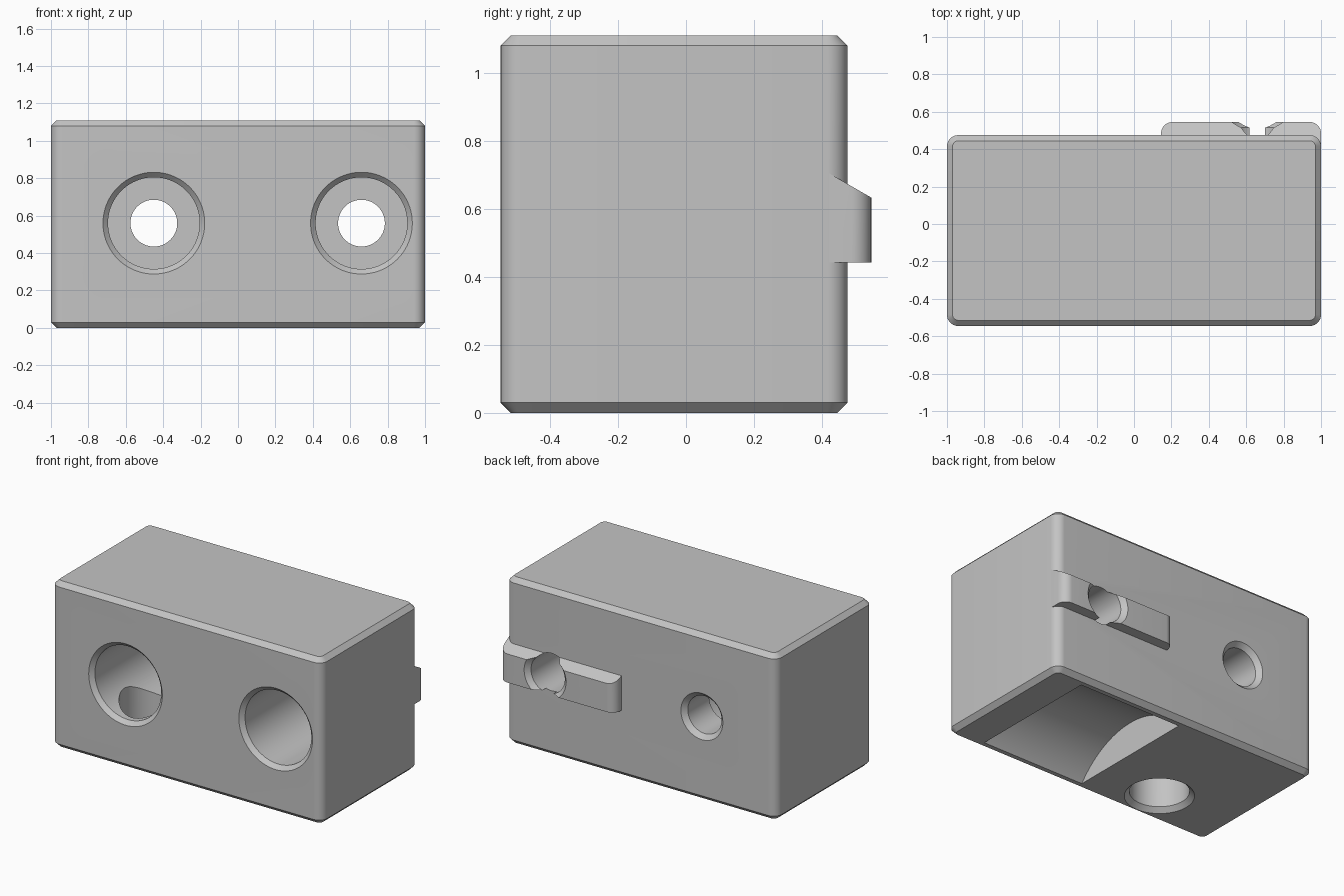
import bpy, bmesh
from math import radians, pi, cos, sin
from mathutils import Matrix

if "Cube" in bpy.data.objects:
    bpy.data.objects.remove(bpy.data.objects["Cube"], do_unlink=True)

grey = bpy.data.materials.new("plain grey")
grey.use_nodes = True
grey.diffuse_color = (0.55, 0.55, 0.55, 1)
grey.node_tree.nodes["Principled BSDF"].inputs["Base Color"].default_value = (0.55, 0.55, 0.55, 1)

FRONT, BACK, TAB_BACK = -0.545, 0.475, 0.545
HOLE_Z, PLAIN_X, TAB_X = 0.56, -0.45, 0.66
CHAMFER, ROUND = 0.03, 0.06


def finish(bm, name):
    bmesh.ops.recalc_face_normals(bm, faces=bm.faces)
    mesh = bpy.data.meshes.new(name)
    bm.to_mesh(mesh)
    bm.free()
    mesh.materials.append(grey)
    ob = bpy.data.objects.new(name, mesh)
    bpy.context.collection.objects.link(ob)
    return ob


def rounded_box(lo, hi, round_back_only=False):
    """Box whose upright edges are rounded."""
    bm = bmesh.new()
    bmesh.ops.create_cube(bm, size=1)
    for v in bm.verts:
        for i in range(3):
            v.co[i] = hi[i] if v.co[i] > 0 else lo[i]
    upright = [e for e in bm.edges
               if abs(e.verts[0].co.z - e.verts[1].co.z) > 0.01
               and (not round_back_only or e.verts[0].co.y > hi[1] - 0.001)]
    bmesh.ops.bevel(bm, geom=upright, offset=ROUND, segments=10, profile=0.5,
                    affect='EDGES')
    return bm


def revolved(name, profile, matrix, sides=96):
    """Closed solid turned about local z from (radius, height) points."""
    bm = bmesh.new()
    rings = [[bm.verts.new((r * cos(2 * pi * i / sides), r * sin(2 * pi * i / sides), h))
              for i in range(sides)] for r, h in profile]
    for a, b in zip(rings, rings[1:]):
        for i in range(sides):
            j = (i + 1) % sides
            bm.faces.new((a[i], a[j], b[j], b[i]))
    bm.faces.new(rings[0])
    bm.faces.new(rings[-1])
    bm.transform(matrix)
    ob = finish(bm, name)
    ob.hide_render = True
    return ob


def combine(target, tool, operation):
    mod = target.modifiers.new(tool.name, 'BOOLEAN')
    mod.operation = operation
    mod.solver = 'EXACT'
    mod.object = tool
    bpy.context.view_layer.objects.active = target
    bpy.ops.object.modifier_apply(modifier=mod.name)
    bpy.data.objects.remove(tool, do_unlink=True)


# Main block with chamfered top and bottom rims
bm = rounded_box((-1, FRONT, 0), (1, BACK, 1.11))
rims = [e for e in bm.edges if abs(e.verts[0].co.z - e.verts[1].co.z) < 0.001]
bmesh.ops.bevel(bm, geom=rims, offset=CHAMFER, segments=1, affect='EDGES')
block = finish(bm, "block")

# Back tab with a sloping top
bm = rounded_box((0.145, 0.42, 0.442), (1, TAB_BACK, 0.75), round_back_only=True)
cut = bmesh.ops.bisect_plane(bm, geom=bm.verts[:] + bm.edges[:] + bm.faces[:],
                             plane_co=(0, TAB_BACK, 0.633), plane_no=(0, 0.5, 0.866),
                             clear_outer=True)
bmesh.ops.edgeloop_fill(bm, edges=[g for g in cut["geom_cut"]
                                   if isinstance(g, bmesh.types.BMEdge)])
combine(block, finish(bm, "back_tab"), 'UNION')

# Two stepped bores from front to back
for x, back in ((PLAIN_X, BACK), (TAB_X, TAB_BACK)):
    profile = [(0.292, FRONT - 0.02), (0.245, FRONT + 0.027), (0.245, 0.22),
               (0.125, 0.22), (0.125, back - CHAMFER), (0.175, back + 0.02)]
    turn = Matrix.Translation((x, 0, HOLE_Z)) @ Matrix.Rotation(radians(-90), 4, 'X')
    combine(block, revolved("stepped_bore", profile, turn), 'DIFFERENCE')

# Upright bore from the underside into the plain stepped bore
profile = [(0.23, -0.02), (0.18, CHAMFER), (0.18, HOLE_Z)]
combine(block, revolved("bottom_bore", profile, Matrix.Translation((PLAIN_X, -0.3, 0))),
        'DIFFERENCE')

# Arched pocket in the underside
turn = Matrix.Translation((0, -0.035, -0.35)) @ Matrix.Rotation(radians(90), 4, 'Y')
combine(block, revolved("arched_pocket", [(0.57, 0), (0.57, 0.76)], turn, 160), 'DIFFERENCE')

# Smooth curves, crisp edges
bpy.ops.object.select_all(action='DESELECT')
block.select_set(True)
bpy.context.view_layer.objects.active = block
bpy.ops.object.shade_smooth_by_angle(angle=radians(25))
